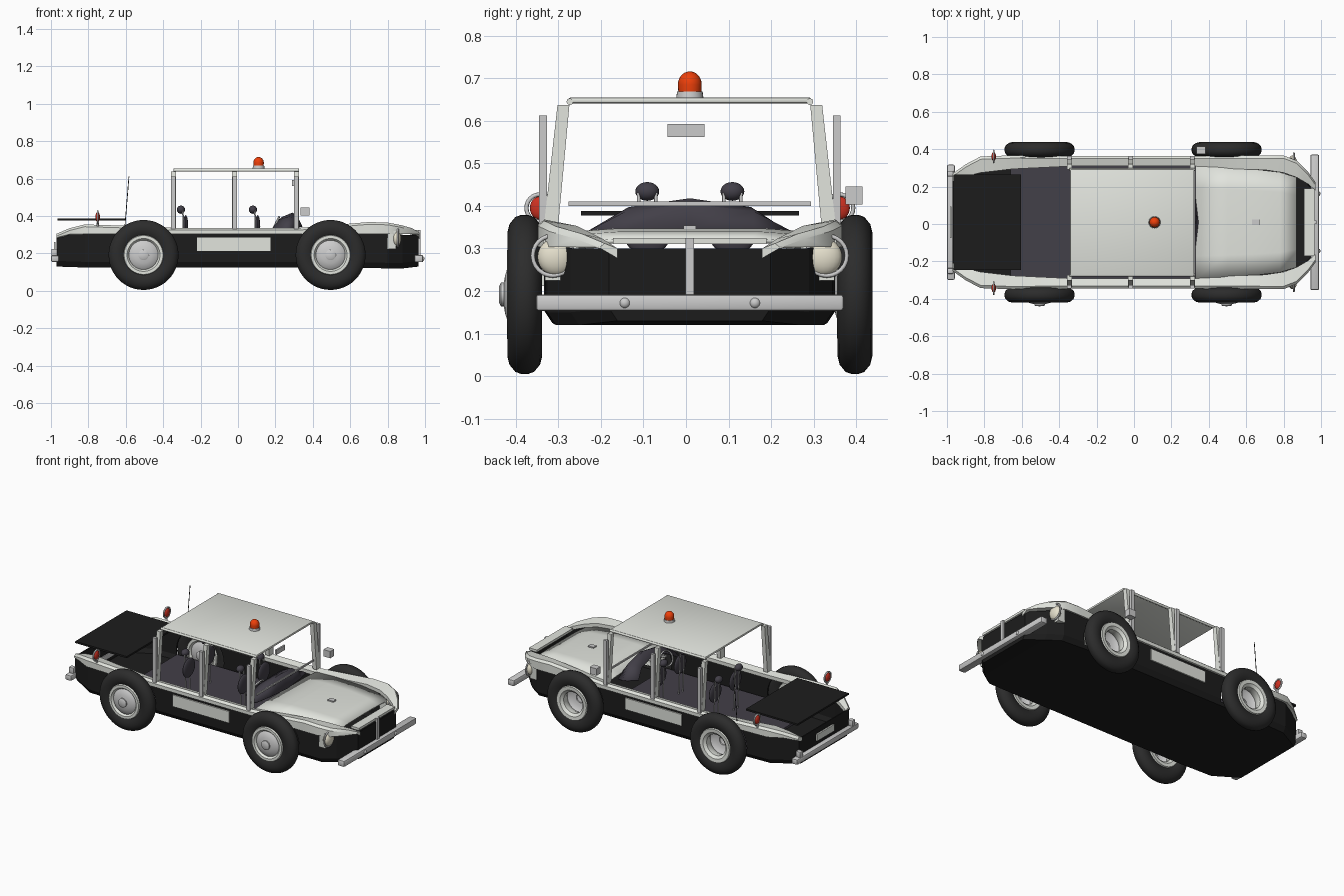
import bpy, bmesh, math
from mathutils import Vector, Matrix

if "Cube" in bpy.data.objects:
    bpy.data.objects.remove(bpy.data.objects["Cube"])

Y0 = 0.009  # the body centreline sits slightly off y = 0


def mat(name, r, g, b):
    m = bpy.data.materials.new(name)
    m.diffuse_color = (r, g, b, 1)
    m.use_nodes = True
    m.node_tree.nodes["Principled BSDF"].inputs["Base Color"].default_value = m.diffuse_color
    return m


WHITE = mat("white_paint", .76, .78, .73)
BLACK = mat("black_paint", .012, .012, .012)
RUBBER = mat("rubber", .025, .025, .025)
PLUM = mat("dark_trim", .055, .05, .065)
RED = mat("red_lens", .6, .03, .015)
ORANGE = mat("beacon_lens", .85, .05, .003)
CREAM = mat("lamp_glass", .8, .76, .62)


def finish(name, bm, m=None, smooth=True):
    bmesh.ops.remove_doubles(bm, verts=bm.verts, dist=1e-5)
    bmesh.ops.recalc_face_normals(bm, faces=bm.faces)
    me = bpy.data.meshes.new(name)
    bm.to_mesh(me)
    bm.free()
    ob = bpy.data.objects.new(name, me)
    bpy.context.collection.objects.link(ob)
    ob.location.y = Y0
    if m:
        me.materials.append(m)
    if smooth:
        bpy.context.view_layer.objects.active = ob
        ob.select_set(True)
        bpy.ops.object.shade_smooth_by_angle(angle=math.radians(35))
        ob.select_set(False)
    return ob


def box(name, x, y, z, m=None, bevel=0):
    bm = bmesh.new()
    bmesh.ops.create_cube(bm, size=1)
    for v in bm.verts:
        v.co = [(a[0] + a[1]) / 2 + c * (a[1] - a[0]) for a, c in zip((x, y, z), v.co)]
    if bevel:
        bmesh.ops.bevel(bm, geom=bm.edges[:], offset=bevel, segments=2, affect='EDGES', profile=.5)
    return finish(name, bm, m, bevel > 0)


def loft(name, rings, m=None, closed=False, caps=False, smooth=True):
    bm = bmesh.new()
    vs = [[bm.verts.new(p) for p in r] for r in rings]
    n = len(vs[0])
    for a, b in zip(vs, vs[1:]):
        for i in range(n if closed else n - 1):
            j = (i + 1) % n
            bm.faces.new((a[i], a[j], b[j], b[i]))
    if caps:
        bm.faces.new(vs[0])
        bm.faces.new(vs[-1])
    return finish(name, bm, m, smooth)


def lathe(name, prof, loc, m=None, axis='y', steps=40):
    """Revolve (radius, offset) points about an axis through loc."""
    rings = []
    for k in range(steps + 1):
        a = 2 * math.pi * (k % steps) / steps
        c, s = math.cos(a), math.sin(a)
        f = {'x': lambda r, h: (h, r * c, r * s),
             'y': lambda r, h: (r * c, h, r * s),
             'z': lambda r, h: (r * c, r * s, h)}[axis]
        rings.append([Vector(f(r, h)) + Vector(loc) for r, h in prof])
    return loft(name, rings, m)


def ball(name, loc, size, m=None, u=20, v=12):
    bm = bmesh.new()
    bmesh.ops.create_uvsphere(bm, u_segments=u, v_segments=v, radius=1,
                              matrix=Matrix.Translation(loc) @ Matrix.Diagonal((*size, 1)))
    return finish(name, bm, m)


def tube(name, pts, r, m=None, cyclic=False):
    cu = bpy.data.curves.new(name, 'CURVE')
    cu.dimensions = '3D'
    cu.bevel_depth, cu.bevel_resolution, cu.use_fill_caps = r, 2, True
    sp = cu.splines.new('POLY')
    sp.points.add(len(pts) - 1)
    for p, q in zip(sp.points, pts):
        p.co = (*q, 1)
    sp.use_cyclic_u = cyclic
    ob = bpy.data.objects.new(name, cu)
    ob.location.y = Y0
    bpy.context.collection.objects.link(ob)
    if m:
        cu.materials.append(m)
    return ob


def ring(c, r, n=24):
    return [(c[0], c[1] + r * math.cos(2 * math.pi * k / n), c[2] + r * math.sin(2 * math.pi * k / n))
            for k in range(n)]


# black lower hull: open-topped shell lofted from (x, half width, top, bottom)
hull_st = [(-.97, .25, .292, .13), (-.82, .335, .31, .125), (-.6, .343, .315, .125), (.6, .343, .315, .125),
           (.8, .335, .31, .12), (.88, .28, .30, .12), (.965, .19, .30, .13)]
rings = [[(x, -w, t), (x, -w, b + .03), (x, -w + .02, b), (x, w - .02, b), (x, w, b + .03), (x, w, t)]
         for x, w, t, b in hull_st]
hull = loft("lower_hull", rings, BLACK, caps=True, smooth=False)
hull.modifiers.new("wall", 'SOLIDIFY').thickness = .008

# wheel openings through the side walls
for x in (-.505, .495):
    for s in (-1, 1):
        cut = loft("arch_cutter", [[(x + .165 * math.cos(k * math.pi / 16), s * y, .19 + .165 * math.sin(k * math.pi / 16))
                                    for k in range(32)] for y in (.328, .37)], closed=True, caps=True, smooth=False)
        cut.hide_render = True
        cut.hide_set(True)
        mod = hull.modifiers.new("arch", 'BOOLEAN')
        mod.object, mod.operation, mod.solver = cut, 'DIFFERENCE', 'EXACT'

# white rails and fenders: (x, outer y, inner y, top z)
rail_st = [(-.97, .26, .22, .305), (-.90, .31, .245, .335), (-.82, .352, .265, .355), (-.65, .358, .285, .35),
           (-.34, .355, .30, .337), (.33, .355, .30, .337), (.55, .356, .285, .355), (.7, .357, .28, .368),
           (.8, .357, .265, .365), (.87, .33, .24, .352), (.93, .27, .205, .335), (.97, .215, .17, .312)]
for s in (-1, 1):
    loft("side_rail", [[(x, s * o, .285 if x < -.9 else .303), (x, s * o, t - .012), (x, s * (o - .015), t),
                        (x, s * i, t - .012), (x, s * i, t - .035)] for x, o, i, t in rail_st],
         WHITE, closed=True, caps=True)

# bonnet
bon = [(.33, .30, .337), (.5, .292, .347), (.65, .283, .347), (.78, .268, .34), (.87, .24, .325)]
bon = loft("bonnet", [[(x, -w, z - .008), (x, -w * .6, z), (x, w * .6, z), (x, w, z - .008)] for x, w, z in bon], WHITE)
bon.modifiers.new("sheet", 'SOLIDIFY').thickness = .01
box("bonnet_catch", (.63, .67), (-.015, .015), (.338, .354))

# nose
box("nose_bar", (.91, .965), (-.18, .18), (.31, .325), WHITE)
box("nose_upright", (.962, .975), (-.01, .01), (.19, .325))
box("front_bumper", (.943, .99), (-.362, .362), (.153, .192), None, .008)
box("rear_bumper", (-1, -.958), (-.308, .308), (.155, .19), None, .008)
for s in (-1, 1):
    ball("bumper_stud", (.985, s * .153, .172), (.012, .013, .013))
    box("rear_overrider", (-.998, -.965), (s * .26 - .015, s * .26 + .015), (.185, .225), None, .005)
    # headlight: glass on a mount under the fender, tubular guard
    ball("headlight_glass", (.848, s * .314, .28), (.024, .044, .044), CREAM)
    tube("headlight_guard", ring((.855, s * .322, .283), .047), .005, None, True)
    loft("headlight_mount", [[(x, s * a, z) for a, z in ((.26, .225), (.34, .225), (.345, .32), (.26, .32))]
                             for x in (.80, .845)], WHITE, closed=True, caps=True, smooth=False)
    # tail light
    ball("tail_lamp", (-.75, s * .352, .395), (.012, .024, .027), RED)
    tube("tail_lamp_ring", ring((-.75, s * .352, .395), .032), .005, None, True)
    tube("tail_lamp_stem", [(-.75, s * .345, .34), (-.75, s * .35, .365)], .006)
    # door panel
    box("door_panel", (-.22, .175), (s * .347 - .004, s * .347 + .004), (.212, .285), WHITE)
    # roof posts: leaning post plus outer upright
    for x in (-.345, -.018, .312):
        loft("roof_post", [[(x + dx * .013, s * (y + dy * w), z) for dx, dy in ((-1, -1), (1, -1), (1, 1), (-1, 1))]
                           for y, z, w in ((.328, .335, .017), (.297, .637, .014))],
             WHITE, closed=True, caps=True, smooth=False)
        box("outer_upright", (x - .012, x + .012), (s * .345 - .009, s * .345 + .009), (.33, .612))
    # roof frame
    tube("roof_rail", [(-.345, s * .282, .645), (.325, s * .282, .645)], .008, WHITE)

# roof and beacon
box("roof", (-.342, .322), (-.285, .285), (.641, .655), WHITE, .005)
lathe("beacon_base", [(0, .654), (.032, .654), (.03, .669), (0, .669)], (.11, 0, 0), None, 'z', 24)
lathe("beacon", [(.027, .668), (.028, .685)] + [(.028 * math.cos(a * .157), .685 + .031 * math.sin(a * .157))
                                               for a in range(1, 11)], (.11, 0, 0), ORANGE, 'z', 24)

# boot lid, number plate, aerial
box("boot_lid", (-.965, -.605), (-.256, .256), (.377, .388), BLACK)
box("rear_plate", (-.985, -.975), (-.085, .085), (.22, .262), WHITE)
tube("aerial", [(-.605, .345, .34), (-.583, .345, .612)], .002, BLACK)

# cabin
box("cabin_floor", (-.66, .36), (-.325, .325), (.15, .165), PLUM)
# dashboard cowl: arched hood that thins towards its ends and the bonnet
arch = [(-1, 0), (-.6, .75), (0, 1), (.6, .75), (1, 0)]
dash = loft("dashboard", [[(x - .05 * t * t, w * t, .335 + h * k) for t, k in arch]
                          for x, w, h in ((.345, .25, .01), (.315, .25, .07), (.29, .24, .083), (.235, .2, .06))], PLUM)
dash.modifiers.new("sheet", 'SOLIDIFY').thickness = .008
box("windscreen_sill", (.318, .326), (-.285, .285), (.40, .41))
box("rear_view_mirror", (.29, .30), (-.052, .034), (.562, .592))
box("wing_mirror", (.335, .382), (.366, .406), (.403, .446))
tube("steering_column", [(.2, -.1, .37), (.3, -.1, .33)], .006)
tube("steering_wheel", [(.2 + .02 * math.sin(a * .2618), -.1 + .055 * math.cos(a * .2618), .355 + .04 * math.sin(a * .2618))
                        for a in range(24)], .005, None, True)
for x in (.09, -.295):
    for y in (-.1, .1):
        ball("headrest", (x - .01, y, .434), (.022, .028, .022), PLUM)
        ball("seat_back", (x + .015, y, .345), (.014, .06, .06), PLUM)
        for d in (-.02, .02):
            tube("seat_frame", [(x + .01, y + d, .165), (x, y + d, .43)], .004)

# wheels: every one has its hub dish on the -y side and is hollow from +y
half = [(.105, .03), (.12, .038), (.145, .041), (.165, .036), (.182, .022), (.187, .008)]
tyre = [(r, -h) for r, h in half] + [(r, h) for r, h in reversed(half)]
for x in (-.505, .495):
    for s in (-1, 1):
        c = (x, s * .388, .192)
        lathe("tyre", tyre + tyre[:1], c, RUBBER, 'y', 48)
        lathe("rim", [(.107, -.03), (.104, -.042), (.088, -.042), (.078, -.03), (.066, 0), (.066, .024), (.082, .038),
                      (.104, .04), (.107, .03)], c, WHITE)
        lathe("hub_dish", [(.079, -.03), (.07, -.038), (.045, -.046), (.028, -.049)], c)
        lathe("hub_cap", [(.028, -.048), (.028, -.056), (.02, -.06), (0, -.061)], c, None, 'y', 24)
